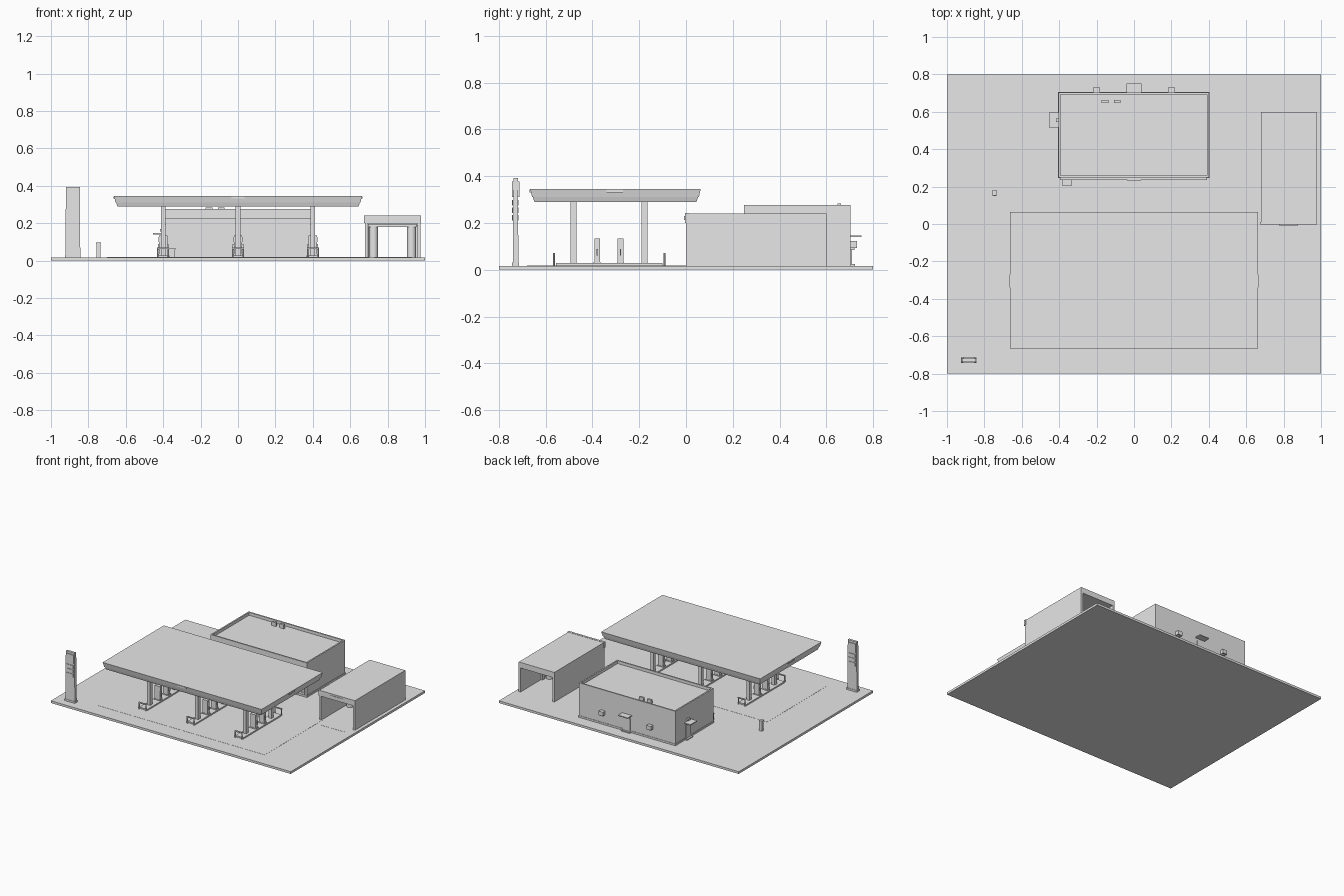
import bpy
import bmesh

if "Cube" in bpy.data.objects:
    bpy.data.objects.remove(bpy.data.objects["Cube"], do_unlink=True)

grey = bpy.data.materials.new("plain grey")
grey.use_nodes = True
grey.diffuse_color = (0.8, 0.8, 0.8, 1)
grey.node_tree.nodes["Principled BSDF"].inputs["Base Color"].default_value = (0.8, 0.8, 0.8, 1)


def finish(name, bm):
    mesh = bpy.data.meshes.new(name)
    bmesh.ops.recalc_face_normals(bm, faces=bm.faces)
    bm.to_mesh(mesh)
    bm.free()
    mesh.materials.append(grey)
    obj = bpy.data.objects.new(name, mesh)
    bpy.context.collection.objects.link(obj)
    return obj


def block(name, xs, ys, zs, flare=0.0, rim=None):
    """Box between limits; flare widens the top, rim=(width, depth) sinks the top."""
    bm = bmesh.new()
    bmesh.ops.create_cube(bm, size=1)
    for v in bm.verts:
        top = v.co.z > 0
        grow = flare if top else 0
        v.co.x = xs[1] + grow if v.co.x > 0 else xs[0] - grow
        v.co.y = ys[1] + grow if v.co.y > 0 else ys[0] - grow
        v.co.z = zs[1] if top else zs[0]
    if rim:
        bm.normal_update()
        roof = max(bm.faces, key=lambda f: f.calc_center_median().z)
        bmesh.ops.inset_region(bm, faces=[roof], thickness=rim[0])
        # sink the inner face on its own walls
        sunk = bmesh.ops.extrude_discrete_faces(bm, faces=[roof])["faces"][0]
        bmesh.ops.translate(bm, vec=(0, 0, -rim[1]), verts=sunk.verts)
    return finish(name, bm)


def centred(name, x, y, w, d, zs, **options):
    return block(name, (x - w / 2, x + w / 2), (y - d / 2, y + d / 2), zs, **options)


def extrude_profile(name, points, y0, y1):
    """Extrude an outline in x, z along y."""
    bm = bmesh.new()
    face = bm.faces.new([bm.verts.new((x, y0, z)) for x, z in points])
    new = bmesh.ops.extrude_face_region(bm, geom=[face])["geom"]
    bmesh.ops.translate(bm, vec=(0, y1 - y0, 0),
                        verts=[v for v in new if isinstance(v, bmesh.types.BMVert)])
    return finish(name, bm)


def cylinder(name, x, y, zs, radius, sides=16):
    bm = bmesh.new()
    bmesh.ops.create_cone(bm, cap_ends=True, segments=sides, radius1=radius,
                          radius2=radius, depth=zs[1] - zs[0])
    bmesh.ops.translate(bm, vec=(x, y, sum(zs) / 2), verts=bm.verts)
    obj = finish(name, bm)
    bpy.ops.object.select_all(action="DESELECT")
    obj.select_set(True)
    bpy.context.view_layer.objects.active = obj
    bpy.ops.object.shade_smooth_by_angle()
    return obj


G = 0.017  # top of the ground

# Ground and paving
block("ground_slab", (-1, 1), (-0.8, 0.8), (0, G))
block("forecourt_paving", (-0.7, 0.7), (-0.68, 0.03), (G - 0.004, G + 0.001))
block("wash_drain", (0.73, 0.93), (-0.065, -0.055), (G - 0.004, G + 0.001))

# Canopy in two flared tiers with small badges
block("canopy_soffit", (-0.645, 0.645), (-0.648, 0.045), (0.29, 0.311), flare=0.007)
block("canopy_fascia", (-0.655, 0.655), (-0.658, 0.055), (0.311, 0.345), flare=0.008)
centred("canopy_front_badge", 0, -0.664, 0.07, 0.008, (0.331, 0.342))
for side in (-1, 1):
    centred("canopy_side_badge", side * 0.662, -0.305, 0.008, 0.07, (0.331, 0.342))

# Pump islands
for x in (-0.4, 0, 0.4):
    centred("pump_island", x, -0.328, 0.066, 0.455, (G, 0.028))
    for y in (-0.48, -0.178):
        centred("canopy_column", x, y, 0.026, 0.026, (G, 0.292))
    for y in (-0.38, -0.28):
        centred("pump_plinth", x, y, 0.052, 0.03, (0.026, 0.034))
        centred("pump_body", x, y, 0.044, 0.024, (0.03, 0.134))
        for side in (-1, 1):
            centred("pump_screen", x + side * 0.022, y, 0.004, 0.018, (0.1, 0.125))
            centred("pump_nozzle", x + side * 0.025, y, 0.008, 0.006, (0.06, 0.088))
    for y in (-0.564, -0.092):
        for side in (-1, 1):
            cylinder("guard_post", x + side * 0.028, y, (G, 0.07), 0.004, 8)
        centred("guard_rail", x, y, 0.062, 0.008, (0.063, 0.071))

# Shop with parapet, plinth and front band
shop_x, shop_y = (-0.403, 0.4), (0.248, 0.703)
block("shop_building", shop_x, shop_y, (G, 0.276), rim=(0.015, 0.022))
block("shop_plinth", (-0.406, 0.403), (0.245, 0.706), (G, 0.03))
block("shop_front_band", (-0.395, 0.39), (0.234, 0.25), (0.19, 0.225))
centred("shop_badge", 0, 0.232, 0.07, 0.006, (0.198, 0.218))
for x in (-0.155, -0.09):
    centred("roof_vent", x, 0.655, 0.036, 0.016, (0.253, 0.283))

# Shop front frames
for i in range(9):
    centred("window_mullion", -0.38 + i * 0.095, 0.246, 0.008, 0.008, (0.03, 0.19))
for z in (0.045, 0.186):
    block("window_rail", (-0.384, 0.384), (0.242, 0.25), (z - 0.004, z + 0.004))
for side in (-1, 1):
    centred("front_door", side * 0.024, 0.245, 0.042, 0.008, (G, 0.14))

# Ice chest beside the shop front
centred("ice_chest", -0.358, 0.222, 0.042, 0.034, (G, 0.06))
centred("ice_chest_lid", -0.358, 0.222, 0.046, 0.038, (0.06, 0.066))

# Rear door with hood and step, flanked by cooling units
centred("rear_door", 0, 0.705, 0.055, 0.008, (G, 0.12))
centred("rear_hood", 0, 0.726, 0.08, 0.05, (0.14, 0.147))
centred("rear_step", 0, 0.712, 0.07, 0.02, (G, 0.024))
for x in (-0.2, 0.2):
    centred("cooling_unit", x, 0.717, 0.036, 0.028, (0.092, 0.122))
    centred("cooling_unit_bracket", x, 0.711, 0.02, 0.018, (0.084, 0.092))

# Side door with hood
centred("side_door", -0.405, 0.555, 0.008, 0.055, (G, 0.12))
centred("side_hood", -0.428, 0.555, 0.052, 0.08, (0.14, 0.147))
centred("side_step", -0.412, 0.555, 0.02, 0.07, (G, 0.024))
centred("side_lamp", -0.41, 0.555, 0.016, 0.02, (0.155, 0.17))
centred("side_vent", 0.401, 0.4, 0.006, 0.03, (0.11, 0.135))

# Wash tunnel, open at both ends
tunnel = [(0.678, G), (0.678, 0.24), (0.975, 0.24), (0.975, G),
          (0.96, G), (0.96, 0.198), (0.693, 0.198), (0.693, G)]
extrude_profile("wash_tunnel", tunnel, 0.0, 0.6)
block("wash_header", (0.674, 0.979), (-0.004, 0.012), (0.2, 0.242))
centred("wash_badge", 0.826, -0.005, 0.1, 0.005, (0.212, 0.23))

# Wash brushes and overhead roller gantry
for x in (0.725, 0.928):
    cylinder("upright_brush", x, 0.3, (G, 0.182), 0.024)
centred("gantry_beam", 0.826, 0.3, 0.26, 0.04, (0.18, 0.195))
for x in (0.7, 0.953):
    centred("gantry_leg", x, 0.34, 0.012, 0.03, (G, 0.19))

# Price sign with panels on both faces
centred("sign_base", -0.883, -0.728, 0.084, 0.03, (G, 0.03))
centred("sign_pillar", -0.883, -0.728, 0.08, 0.024, (G, 0.392), flare=-0.003)
for y in (-0.741, -0.715):
    centred("sign_head_panel", -0.883, y, 0.062, 0.006, (0.31, 0.378))
    for i in range(3):
        z = 0.21 + i * 0.032
        centred("sign_price_panel", -0.883, y, 0.058, 0.004, (z, z + 0.024))

# Air and water post
centred("air_post", -0.745, 0.165, 0.022, 0.022, (G, 0.092))
centred("air_post_cap", -0.745, 0.165, 0.026, 0.026, (0.088, 0.096))
centred("air_post_dial", -0.745, 0.153, 0.014, 0.005, (0.066, 0.082))
